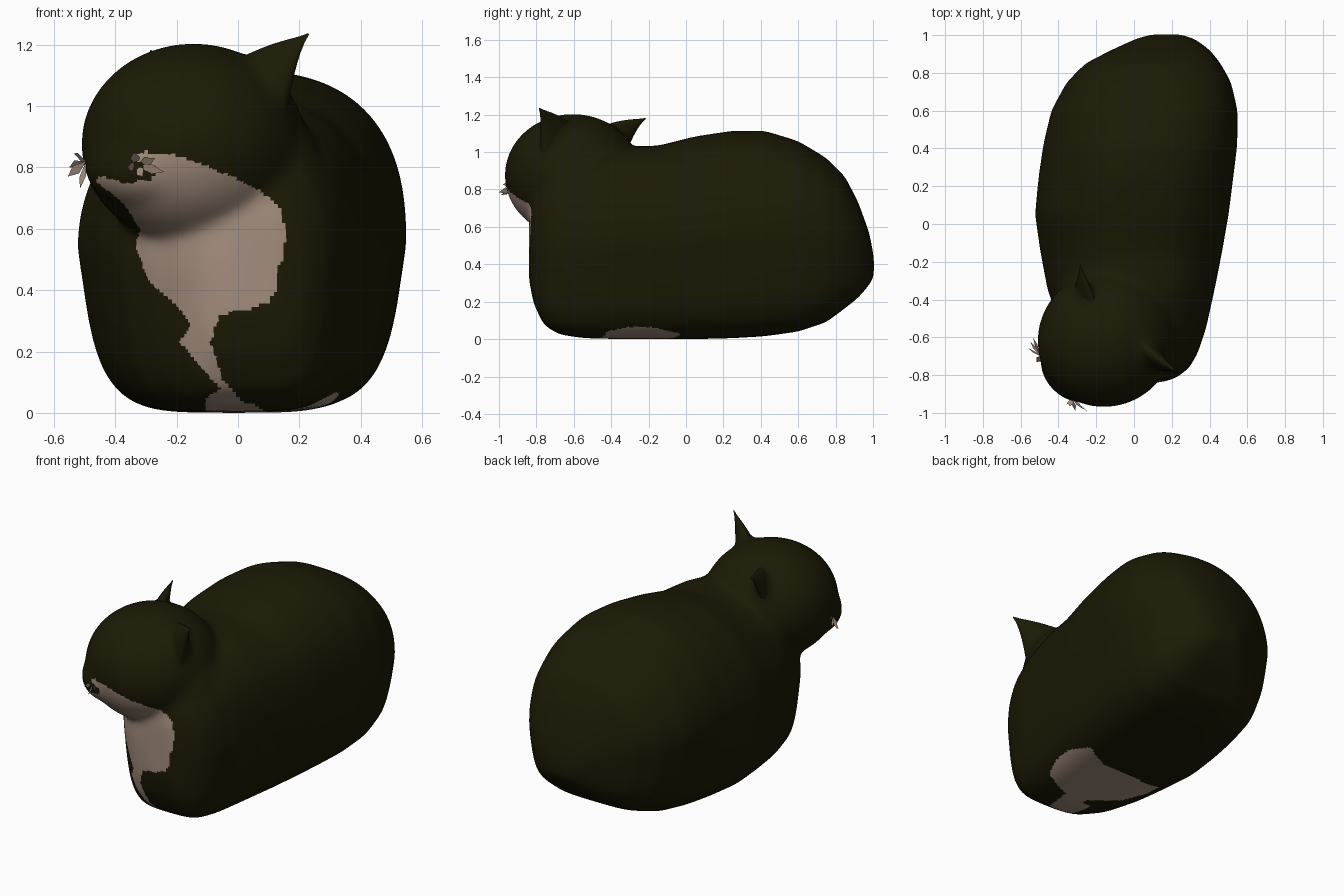
import bpy, bmesh, math
from mathutils import Vector, Matrix

if "Cube" in bpy.data.objects:
    bpy.data.objects.remove(bpy.data.objects["Cube"])


def material(name, rgb):
    m = bpy.data.materials.new(name)
    m.diffuse_color = (*rgb, 1)
    m.use_nodes = True
    m.node_tree.nodes["Principled BSDF"].inputs["Base Color"].default_value = m.diffuse_color
    return m


DARK = material("dark_fur", (0.0115, 0.010, 0.0015))
CREAM = material("cream_fur", (0.37, 0.27, 0.21))
FACE = Vector((-0.74, -0.67, 0)).normalized()   # direction the head looks


def finish(name, bm, mats, smooth=True):
    me = bpy.data.meshes.new(name)
    bm.to_mesh(me)
    bm.free()
    for m in mats:
        me.materials.append(m)
    for p in me.polygons:
        p.use_smooth = smooth
    ob = bpy.data.objects.new(name, me)
    bpy.context.collection.objects.link(ob)
    return ob


def loft(bm, rings):
    loops = [[bm.verts.new(p) for p in r] for r in rings]
    n = len(loops[0])
    for a, b in zip(loops, loops[1:]):
        for i in range(n):
            bm.faces.new((a[i], a[(i + 1) % n], b[(i + 1) % n], b[i]))
    bm.faces.new(loops[0][::-1])
    bm.faces.new(loops[-1])
    bmesh.ops.recalc_face_normals(bm, faces=bm.faces)


def ellipsoid(bm, centre, radii):
    turn = Matrix.Rotation(math.atan2(FACE.y, FACE.x), 4, 'Z')
    mat = Matrix.Translation(centre) @ turn @ Matrix.Diagonal((*radii, 1))
    bmesh.ops.create_uvsphere(bm, u_segments=32, v_segments=20, radius=1, matrix=mat)


def inside(px, py, poly):
    hit = False
    for (ax, ay), (bx, by) in zip(poly, poly[1:] + poly[:1]):
        if (ay > py) != (by > py) and px < (bx - ax) * (py - ay) / (by - ay) + ax:
            hit = not hit
    return hit


# body cross-sections: y, centre x, half width, bottom z, top z
SECTIONS = [
    (1.005, 0.17, 0.08, 0.33, 0.44), (0.98, 0.165, 0.16, 0.29, 0.57),
    (0.92, 0.14, 0.265, 0.22, 0.735), (0.85, 0.10, 0.36, 0.165, 0.87),
    (0.75, 0.078, 0.437, 0.09, 0.97), (0.60, 0.055, 0.495, 0.04, 1.06),
    (0.42, 0.033, 0.515, 0.015, 1.115), (0.25, 0.01, 0.517, 0.005, 1.115),
    (0.05, -0.012, 0.514, 0.0, 1.085), (-0.15, -0.015, 0.482, 0.0, 1.035),
    (-0.35, -0.016, 0.443, 0.0, 1.03), (-0.55, -0.002, 0.385, 0.005, 0.98),
    (-0.68, 0.025, 0.315, 0.025, 0.92), (-0.76, 0.045, 0.25, 0.075, 0.85),
    (-0.815, 0.05, 0.175, 0.19, 0.76), (-0.84, 0.05, 0.09, 0.32, 0.65),
]


def section(y, cx, w, z0, z1, n=48):
    # rounded on top and fuller to the right, tapering downward to a flatter base
    mid, half = (z0 + z1) / 2, (z1 - z0) / 2
    pts = []
    for i in range(n):
        a = 2 * math.pi * i / n
        c, s = math.cos(a), math.sin(a)
        e = 2 / 4.6 if s <= 0 else 2 / 2.5 if c > 0 else 2 / 1.95
        v = math.copysign(abs(s) ** e, s)
        taper = 1 - 0.15 * max(0, -v)
        pts.append((cx + w * taper * math.copysign(abs(c) ** e, c), y, mid + half * v))
    return pts


# ears: curved, flattened cones
def ear_loft(bm, base, tip, radius):
    base, tip = Vector(base), Vector(tip)
    axis = (tip - base).normalized()
    v = axis.cross(FACE).normalized()
    u = v.cross(axis).normalized()
    rings = []
    for k in range(9):
        t = k / 8
        r = radius * (1 - t) ** 1.25 + 0.003
        c = base.lerp(tip, t) + Vector((0, 0, 0.02 * math.sin(math.pi * t)))
        rings.append([c + v * r * math.cos(a) + u * 0.45 * r * math.sin(a)
                      for a in (2 * math.pi * i / 20 for i in range(20))])
    loft(bm, rings)


EARS = {"right_ear": ((0.06, -0.68, 1.03), (0.23, -0.785, 1.235), 0.16),
        "left_ear": ((-0.25, -0.41, 1.03), (-0.285, -0.215, 1.18), 0.13)}

# body, neck, head, muzzle and ear roots fused into one soft skin
bm = bmesh.new()
loft(bm, [section(*s) for s in SECTIONS])
ellipsoid(bm, (-0.01, -0.49, 0.74), (0.24, 0.35, 0.32))
ellipsoid(bm, (-0.145, -0.605, 0.875), (0.375, 0.36, 0.33))
ellipsoid(bm, (-0.32, -0.765, 0.80), (0.16, 0.20, 0.135))
for spec in EARS.values():
    ear_loft(bm, *spec)
body = finish("body", bm, [DARK, CREAM])
rem = body.modifiers.new("fuse", 'REMESH')
rem.mode = 'VOXEL'
rem.voxel_size = 0.0125
smo = body.modifiers.new("soften", 'SMOOTH')
smo.factor = 0.5
smo.iterations = 50
deps = bpy.context.evaluated_depsgraph_get()
skin = bpy.data.meshes.new_from_object(body.evaluated_get(deps))
body.modifiers.clear()
body.data = skin
skin.materials.clear()
skin.materials.append(DARK)
skin.materials.append(CREAM)

# cream bib outline (x, z) and belly patch outline (x, y)
BIB = [(-0.3, .85), (-.2, .84), (-.02, .77), (.08, .72), (.14, .66), (.155, .59),
       (.15, .51), (.13, .47), (.13, .41), (.1, .36), (.03, .335), (-.06, .32),
       (-.09, .23), (-.05, .11), (.02, .03), (.06, -.02), (-.1, -.02), (-.11, .04),
       (-.06, .08), (-.19, .23), (-.155, .29), (-.2, .35), (-.29, .43), (-.335, .54),
       (-.32, .6), (-.37, .68), (-.47, .76), (-.44, .77), (-.37, .75), (-.28, .76),
       (-.265, .8), (-.35, .83)]
BELLY = [(.5, -.38), (.5, -.02), (.29, -.03), (.15, -.09), (0, -.09), (-.27, -.11),
         (-.27, -.2), (-.2, -.34), (-.04, -.47), (-.1, -.7), (.05, -.7), (.1, -.48),
         (.3, -.41)]
for p in skin.polygons:
    c, nrm = p.center, p.normal
    bib = c.y < -0.5 and nrm.y < 0.1 and inside(c.x, c.z, BIB)
    rim = 0.065 - 0.22 * max(0, abs(c.y + 0.25) - 0.06)
    belly = c.z < max(rim, 0.03) and nrm.z < 0 and inside(c.x, c.y, BELLY)
    p.material_index = 1 if bib or belly else 0
    p.use_smooth = True

# crisp ear tips over the softened roots
for name, spec in EARS.items():
    b = bmesh.new()
    ear_loft(b, *spec)
    finish(name, b, [DARK])


# whisker tufts: thin leaf-shaped blades fanned from one root
def tuft(name, root, tips, side):
    b = bmesh.new()
    root, side = Vector(root), Vector(side)
    for tip in tips:
        tip = Vector(tip)
        mid = root.lerp(tip, 0.55)
        w = (tip - root).cross(side).normalized() * 0.016
        b.faces.new([b.verts.new(q) for q in (root, mid + w, tip, mid - w)])
    finish(name, b, [CREAM], False)


tuft("front_whiskers", (-0.33, -0.92, 0.805),
     [(-0.36, -0.96, 0.80), (-0.31, -0.99, 0.77), (-0.24, -1.0, 0.785),
      (-0.27, -0.98, 0.83), (-0.34, -0.965, 0.85)], (0, 1, 0.2))
tuft("side_whiskers", (-0.495, -0.70, 0.82),
     [(-0.555, -0.66, 0.77), (-0.515, -0.73, 0.73), (-0.55, -0.62, 0.80),
      (-0.535, -0.60, 0.845)], (0.6, 0.6, 0.5))
